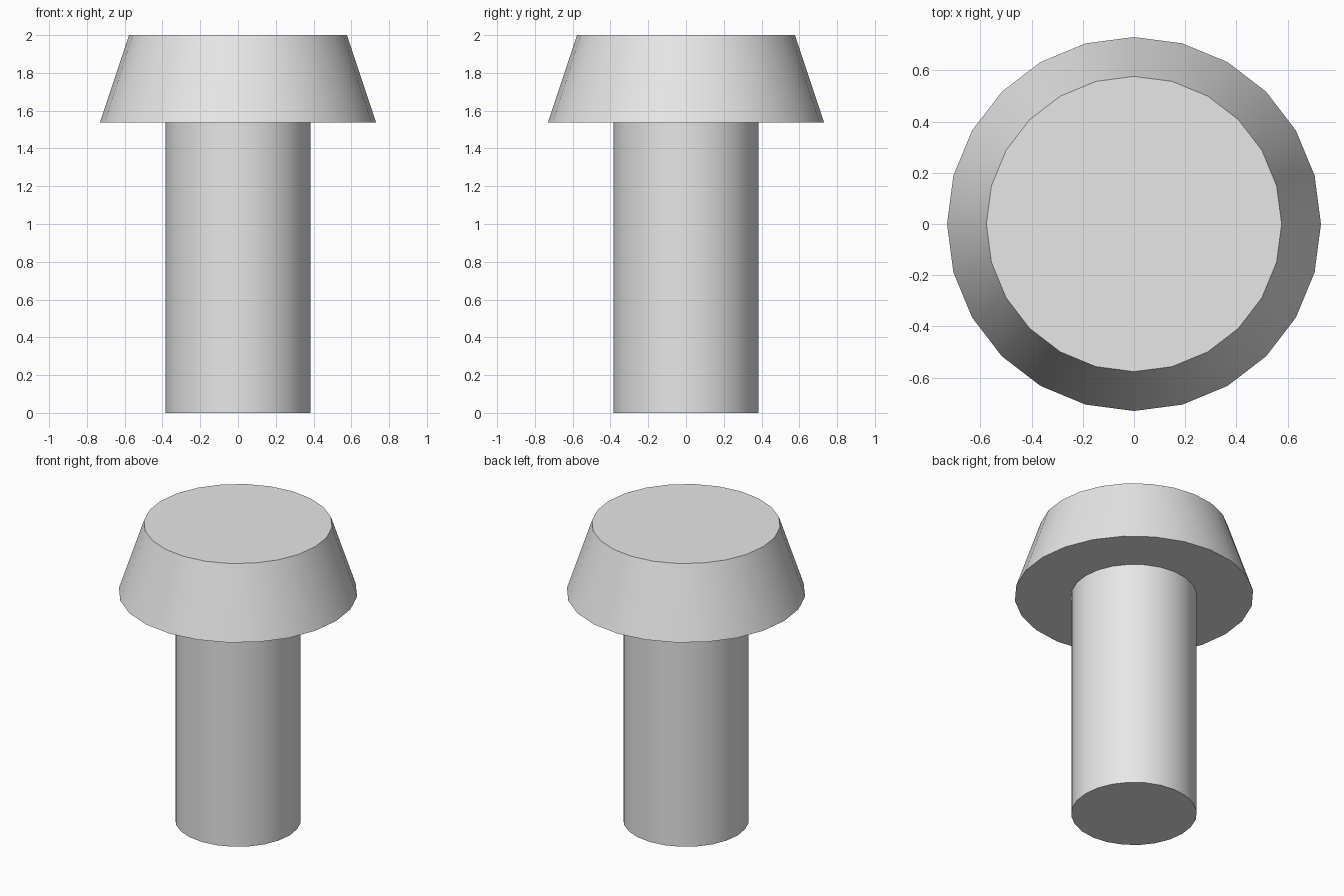
import bpy
import math

cube = bpy.data.objects.get("Cube")
if cube:
    bpy.data.objects.remove(cube, do_unlink=True)

SIDES = 24
UNIT = 2 / 5.2            # shank radius
SHANK_HEIGHT = 4 * UNIT
HEAD_HEIGHT = 1.2 * UNIT

grey = bpy.data.materials.new("plain grey")
grey.use_nodes = True
color = (0.8, 0.8, 0.8, 1)
grey.diffuse_color = color
grey.node_tree.nodes["Principled BSDF"].inputs["Base Color"].default_value = color


def turned_part(name, bottom_radius, top_radius, z, height):
    """Add a capped cone standing on height z, with smooth sides and sharp rims."""
    bpy.ops.mesh.primitive_cone_add(vertices=SIDES, radius1=bottom_radius,
                                    radius2=top_radius, depth=height,
                                    location=(0, 0, z + height / 2))
    part = bpy.context.object
    part.name = name
    part.data.name = name
    part.data.materials.append(grey)
    bpy.ops.object.shade_smooth_by_angle(angle=math.radians(30))
    return part


# Straight round shank, seated slightly inside the head
turned_part("shank", UNIT, UNIT, 0, SHANK_HEIGHT + 0.02)

# Tapered head with a flat top
turned_part("head", 1.9 * UNIT, 1.5 * UNIT, SHANK_HEIGHT, HEAD_HEIGHT)
